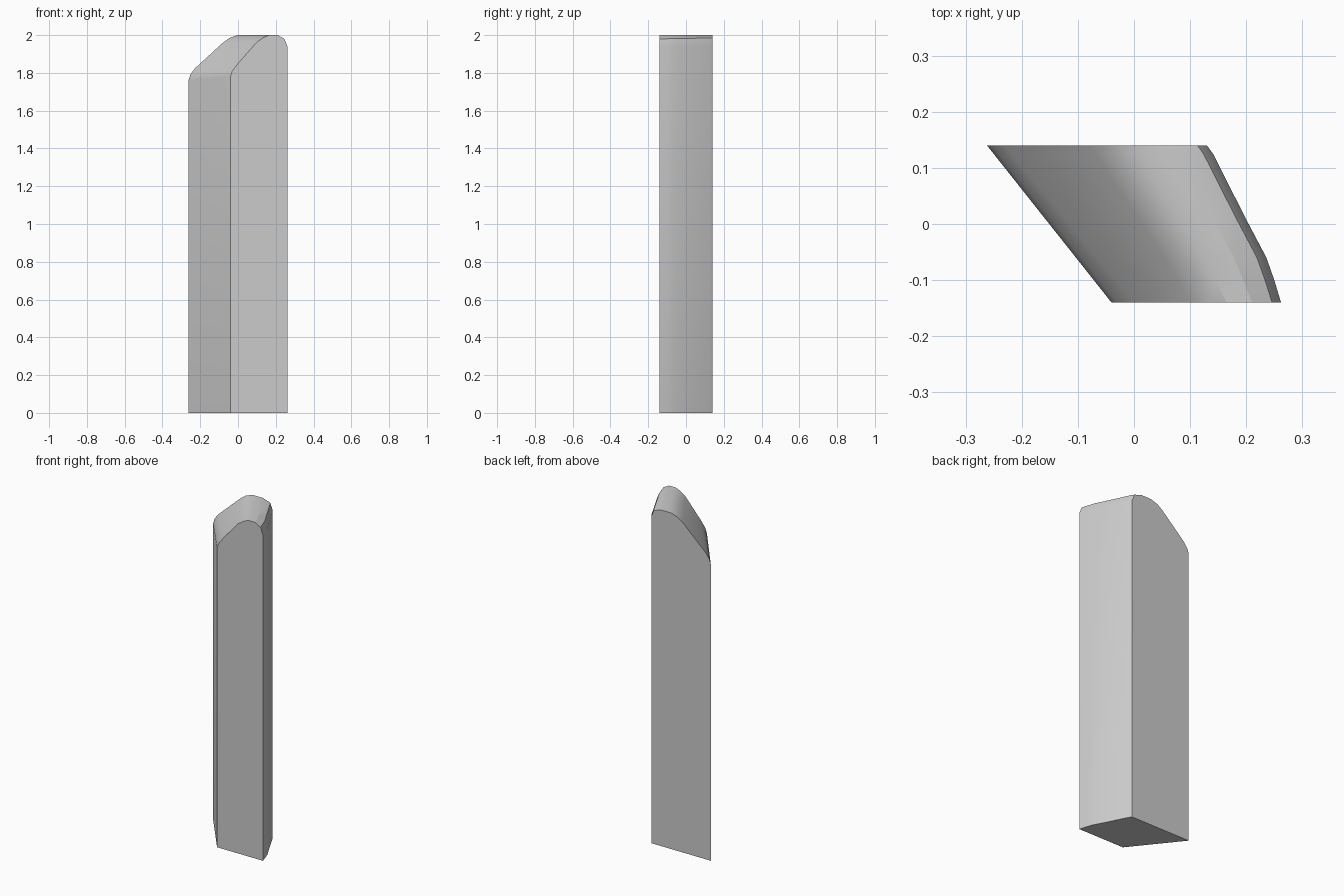
import bpy, bmesh, math

if "Cube" in bpy.data.objects:
    bpy.data.objects.remove(bpy.data.objects["Cube"])

# upper outlines (x, z) of the front and back faces, left to right
FRONT = [(-.04, 1.78), (-.03, 1.81), (0, 1.85), (.10, 1.963), (.135, 1.987),
         (.165, 2.0), (.21, 2.0), (.246, 1.98), (.262, 1.94)]
BACK = [(-.262, 1.76), (-.253, 1.79), (-.23, 1.822), (-.08, 1.96), (-.045, 1.985),
        (.0, 2.0), (.065, 2.0), (.113, 1.985), (.13, 1.945)]
# plan of the bowed right side: (y, x)
SIDE = [(-.14, .262), (-.10, .25), (-.06, .236), (.01, .199), (.125, .141), (.14, .13)]


def section(y, right):
    """Blend the two outlines at depth y, stretched to reach the right side."""
    t = (y + .14) / .28
    pts = [((1 - t) * a[0] + t * b[0], (1 - t) * a[1] + t * b[1])
           for a, b in zip(FRONT, BACK)]
    x0, x1 = pts[0][0], pts[-1][0]
    k = (right - x0) / (x1 - x0)
    pts = [(x0, 0)] + pts + [(x1, 0)]
    return [(x0 + (x - x0) * k, y, z) for x, z in pts]


# post: loft the sections from front to back
bm = bmesh.new()
rings = [[bm.verts.new(p) for p in section(y, x)] for y, x in SIDE]
for a, b in zip(rings, rings[1:]):
    for i in range(len(a)):
        j = (i + 1) % len(a)
        bm.faces.new((a[i], a[j], b[j], b[i]))
bm.faces.new(rings[0])
bm.faces.new(rings[-1])
bmesh.ops.recalc_face_normals(bm, faces=bm.faces)
mesh = bpy.data.meshes.new("slanted_post")
bm.to_mesh(mesh)
bm.free()
post = bpy.data.objects.new("slanted_post", mesh)
bpy.context.collection.objects.link(post)
bpy.context.view_layer.objects.active = post
post.select_set(True)
bpy.ops.object.shade_smooth_by_angle(angle=math.radians(25))
